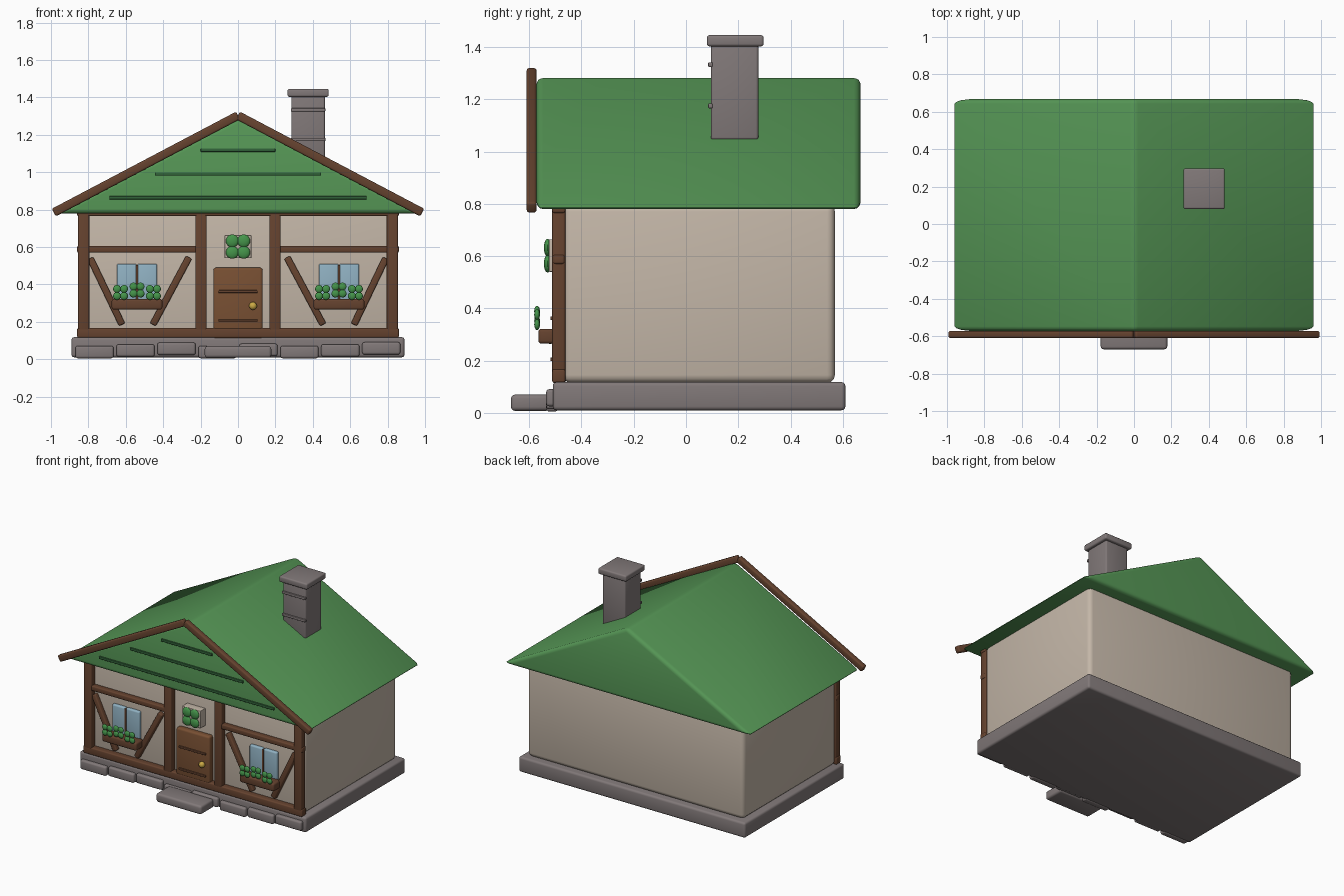
import bpy, bmesh, math
from mathutils import Matrix, Vector

if "Cube" in bpy.data.objects:
    bpy.data.objects.remove(bpy.data.objects["Cube"])

COLOURS = {
    "green": (0.09, 0.30, 0.09), "dark_green": (0.03, 0.12, 0.04),
    "leaf": (0.06, 0.30, 0.07), "timber": (0.13, 0.055, 0.028),
    "door": (0.19, 0.08, 0.033), "plaster": (0.55, 0.47, 0.39),
    "stone": (0.22, 0.19, 0.19), "glass": (0.28, 0.44, 0.54),
    "brass": (0.60, 0.40, 0.06),
}
MATS = {}
for key, rgb in COLOURS.items():
    MATS[key] = bpy.data.materials.new(key)
    MATS[key].diffuse_color = (*rgb, 1)


def finish(name, bm, mat, bevel=0, segments=3):
    """Turn a bmesh into a bevelled, smooth shaded object."""
    bmesh.ops.recalc_face_normals(bm, faces=bm.faces[:])
    if bevel:
        bmesh.ops.bevel(bm, geom=bm.edges[:], offset=bevel, segments=segments,
                        profile=0.5, affect='EDGES', clamp_overlap=True)
    me = bpy.data.meshes.new(name)
    bm.to_mesh(me)
    bm.free()
    me.materials.append(MATS[mat])
    ob = bpy.data.objects.new(name, me)
    bpy.context.collection.objects.link(ob)
    bpy.ops.object.select_all(action='DESELECT')
    ob.select_set(True)
    bpy.context.view_layer.objects.active = ob
    bpy.ops.object.shade_smooth_by_angle(angle=math.radians(35))
    return ob


def box(name, x, y, z, mat, bevel=0.008):
    """Box from (min, max) ranges."""
    bm = bmesh.new()
    bmesh.ops.create_cube(bm, size=1)
    for v in bm.verts:
        v.co = Vector([(r[0] + r[1]) / 2 + c * (r[1] - r[0])
                       for r, c in zip((x, y, z), v.co)])
    return finish(name, bm, mat, bevel)


def beam(name, a, b, width, y, mat="timber", bevel=0.008):
    """Straight beam between two (x, z) points in the front plane."""
    dx, dz = b[0] - a[0], b[1] - a[1]
    bm = bmesh.new()
    bmesh.ops.create_cube(bm, size=1)
    m = (Matrix.Translation(((a[0] + b[0]) / 2, (y[0] + y[1]) / 2, (a[1] + b[1]) / 2))
         @ Matrix.Rotation(-math.atan2(dz, dx), 4, 'Y')
         @ Matrix.Diagonal((math.hypot(dx, dz), y[1] - y[0], width, 1)))
    bmesh.ops.transform(bm, matrix=m, verts=bm.verts)
    return finish(name, bm, mat, bevel)


def ball(name, loc, radii, mat):
    bm = bmesh.new()
    bmesh.ops.create_uvsphere(bm, u_segments=20, v_segments=12, radius=1)
    m = Matrix.Translation(loc) @ Matrix.Diagonal((*radii, 1))
    bmesh.ops.transform(bm, matrix=m, verts=bm.verts)
    return finish(name, bm, mat)


def clover(name, x, y, z, r, depth):
    """Four flattened round leaves."""
    for i in (-1, 1):
        for j in (-1, 1):
            ball(name, (x + i * r * 0.9, y, z + j * r * 0.9), (r, depth, r), "leaf")


# Foundation, front stones and doorstep
box("foundation", (-0.89, 0.89), (-0.51, 0.61), (0.01, 0.118), "stone", 0.015)
for i, z in enumerate((0.038, 0.047, 0.056, 0.038, 0.05, 0.038, 0.047, 0.058)):
    cx = -0.767 + 0.219 * i
    box("front_stone", (cx - 0.102, cx + 0.102), (-0.535, -0.49),
        (max(z - 0.033, 0), z + 0.033), "stone", 0.012)
box("doorstep", (-0.178, 0.178), (-0.67, -0.52), (0.008, 0.07), "stone", 0.015)

# Plaster walls
box("walls", (-0.85, 0.85), (-0.47, 0.57), (0.115, 0.80), "plaster", 0.03)

# Roof: solid triangular prism with rounded edges
bm = bmesh.new()
ends = [[bm.verts.new((x, y, z)) for x, z in ((-0.975, 0.78), (0.975, 0.78), (0, 1.288))]
        for y in (-0.572, 0.668)]
for ring in ends:
    bm.faces.new(ring)
for i in range(3):
    j = (i + 1) % 3
    bm.faces.new((ends[0][i], ends[0][j], ends[1][j], ends[1][i]))
finish("roof", bm, "green", 0.025, 3)

# Shingle lines on the gable
for z, half in ((1.118, 0.2), (0.99, 0.445), (0.863, 0.688)):
    box("gable_strip", (-half, half), (-0.582, -0.56), (z - 0.009, z + 0.009), "dark_green", 0.004)

# Timber frame on the front
TY = (-0.512, -0.462)
box("sill_beam", (-0.86, 0.86), TY, (0.115, 0.167), "timber")
box("top_beam", (-0.86, 0.86), TY, (0.765, 0.81), "timber")
for s in (-1, 1):
    for px in (0.825, 0.198):
        box("post", (s * px - 0.03, s * px + 0.03), TY, (0.115, 0.79), "timber")
    beam("mid_rail", (s * 0.2, 0.588), (s * 0.86, 0.588), 0.036, (-0.508, -0.465))
    beam("outer_brace", (s * 0.79, 0.54), (s * 0.62, 0.185), 0.036, (-0.5, -0.46))
    beam("inner_brace", (s * 0.262, 0.545), (s * 0.455, 0.185), 0.036, (-0.5, -0.46))
    beam("barge_board", (0, 1.303), (s * 0.985, 0.784), 0.046, (-0.61, -0.572), bevel=0.01)

    # Window panes and flower box
    c = s * 0.54
    for k in (-1, 1):
        px = c + k * 0.055
        box("window_pane", (px - 0.053, px + 0.053), (-0.492, -0.46), (0.28, 0.51), "glass", 0.01)
    box("window_mullion", (c - 0.006, c + 0.006), (-0.495, -0.46), (0.28, 0.505), "timber", 0.002)
    box("flower_box", (c - 0.135, c + 0.135), (-0.565, -0.48), (0.265, 0.322), "timber", 0.012)
    for dx, z in ((-0.088, 0.357), (0, 0.37), (0.088, 0.357)):
        clover("flower_leaf", c + dx, -0.57, z, 0.021, 0.011)

# Door with strips and knob
box("door", (-0.132, 0.132), (-0.51, -0.46), (0.11, 0.49), "door", 0.014)
for z in (0.205, 0.362):
    box("door_strip", (-0.105, 0.105), (-0.519, -0.5), (z - 0.007, z + 0.007), "timber", 0.003)
ball("door_knob", (0.08, -0.52, 0.285), (0.021, 0.02, 0.021), "brass")

# Clover ornament above the door
box("ornament_plaque", (-0.072, 0.072), (-0.525, -0.465), (0.54, 0.664), "plaster", 0.004)
clover("ornament_leaf", 0, -0.53, 0.602, 0.034, 0.014)

# Chimney
box("chimney", (0.285, 0.465), (0.095, 0.277), (1.045, 1.41), "stone", 0.01)
box("chimney_cap", (0.265, 0.485), (0.08, 0.297), (1.403, 1.446), "stone", 0.01)
for z in (1.175, 1.333):
    box("chimney_band", (0.283, 0.467), (0.085, 0.102), (z - 0.009, z + 0.009), "stone", 0.004)

for m in bpy.data.materials:
    if m.users and not m.is_grease_pencil:
        m.use_nodes = True
        m.node_tree.nodes["Principled BSDF"].inputs["Base Color"].default_value = m.diffuse_color
